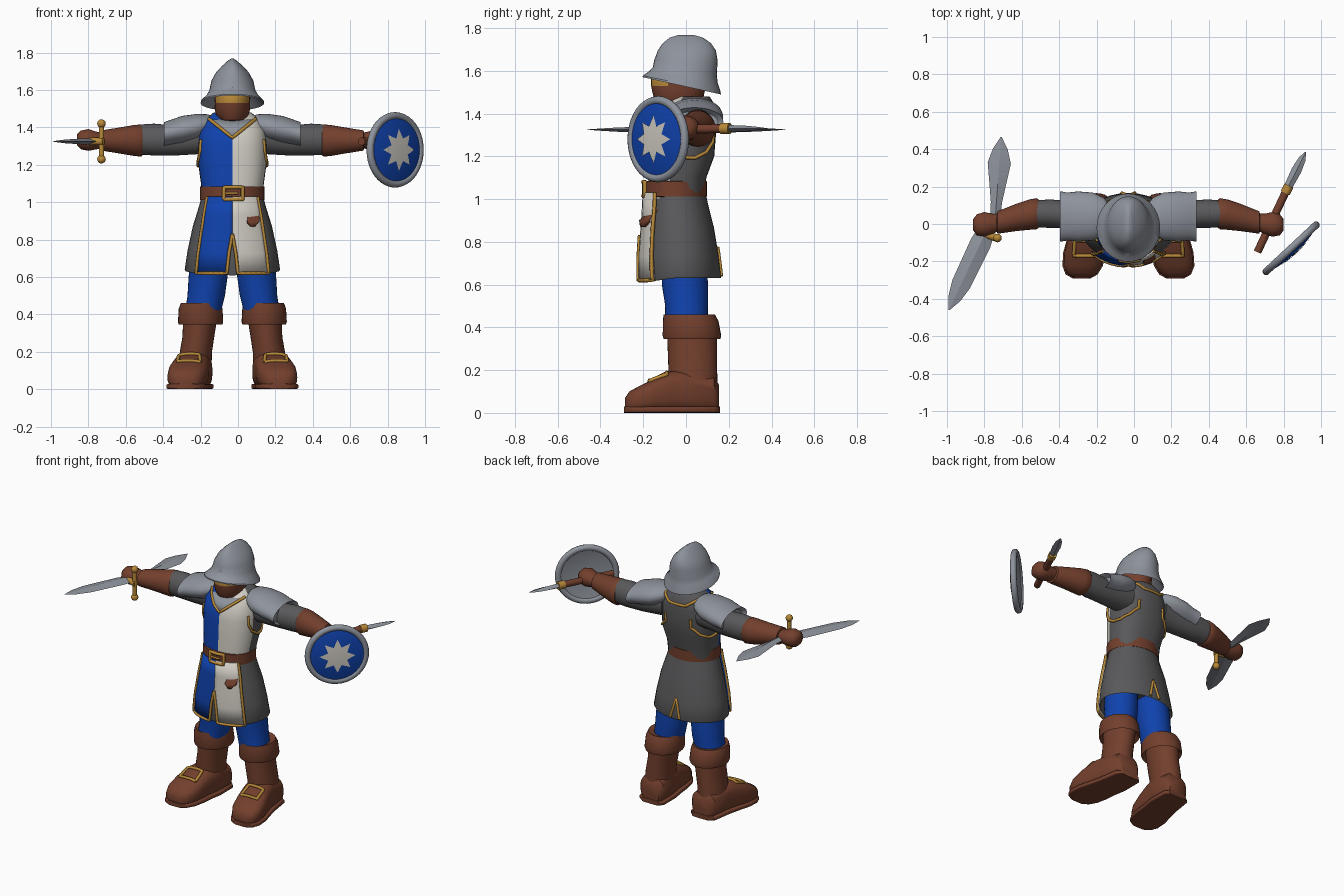
import bpy, bmesh
from math import sin, cos, pi, radians, copysign
from mathutils import Vector
from mathutils.bvhtree import BVHTree

cube = bpy.data.objects.get("Cube")
if cube:
    bpy.data.objects.remove(cube)

CX = -0.03  # body centre line


def material(name, *rgb):
    m = bpy.data.materials.new(name)
    m.use_nodes = True
    m.diffuse_color = (*rgb, 1)
    m.node_tree.nodes["Principled BSDF"].inputs["Base Color"].default_value = (*rgb, 1)
    return m


steel = material("steel", .27, .29, .33)
grey = material("dark grey cloth", .1, .1, .105)
blue = material("blue cloth", .005, .055, .42)
white = material("off white cloth", .64, .61, .55)
brown = material("brown leather", .17, .05, .026)
gold = material("gold", .48, .25, .04)


def smooth(ob, angle=45):
    bpy.ops.object.select_all(action='DESELECT')
    ob.select_set(True)
    bpy.context.view_layer.objects.active = ob
    bpy.ops.object.shade_smooth_by_angle(angle=radians(angle))


def build(name, verts, faces, *mats):
    me = bpy.data.meshes.new(name)
    me.from_pydata([tuple(v) for v in verts], [], faces)
    bm = bmesh.new()
    bm.from_mesh(me)
    bmesh.ops.recalc_face_normals(bm, faces=bm.faces)
    bm.to_mesh(me)
    bm.free()
    for m in mats:
        me.materials.append(m)
    ob = bpy.data.objects.new(name, me)
    bpy.context.collection.objects.link(ob)
    smooth(ob)
    return ob


def ring(c, a, b, axis="z", p=2, n=32):
    """Superellipse of points round c, square to the axis."""
    pts = []
    for i in range(n):
        t = 2 * pi * i / n
        u = a * copysign(abs(cos(t)) ** (2 / p), cos(t))
        w = b * copysign(abs(sin(t)) ** (2 / p), sin(t))
        off = {"z": (u, w, 0), "x": (0, u, w), "y": (u, 0, w)}[axis]
        pts.append(Vector(c) + Vector(off))
    return pts


def loft(name, rings, *mats):
    n = len(rings[0])
    faces = [(k * n + i, k * n + (i + 1) % n, (k + 1) * n + (i + 1) % n, (k + 1) * n + i)
             for k in range(len(rings) - 1) for i in range(n)]
    faces += [tuple(range(n)), tuple(range((len(rings) - 1) * n, len(rings) * n))]
    return build(name, [v for r in rings for v in r], faces, *mats)


def stack(name, rows, *mats, p=2):
    """Upright loft on the centre line; rows are z, half width, half depth, y."""
    return loft(name, [ring((CX, y, z), a, b, p=p) for z, a, b, y in rows], *mats)


def rod(name, a, b, r, mat):
    a, b = Vector(a), Vector(b)
    bpy.ops.mesh.primitive_cylinder_add(vertices=12, radius=r, depth=(b - a).length, location=(a + b) / 2)
    ob = bpy.context.object
    ob.name = name
    ob.rotation_euler = (b - a).to_track_quat('Z', 'Y').to_euler()
    ob.data.materials.append(mat)
    smooth(ob)


def draper(host, direction, lift):
    """Returns a function that lays a point onto the host's surface."""
    tree = BVHTree.FromPolygons([v.co for v in host.data.vertices],
                                [tuple(f.vertices) for f in host.data.polygons])
    d = Vector(direction)

    def lay(p):
        p = Vector(p)
        hit = tree.ray_cast(p - d * 2, d)[0] or tree.find_nearest(p)[0]
        return hit - d * lift
    return lay


def trim(name, pts, lay, r=.009, closed=False, mat=gold):
    """Cord laid along a line on a surface."""
    pts = [Vector(p) for p in pts]
    if closed:
        pts.append(pts[0])
    path = [lay(a.lerp(b, k / 6)) for a, b in zip(pts, pts[1:]) for k in range(6)] + [lay(pts[-1])]
    cu = bpy.data.curves.new(name, 'CURVE')
    cu.dimensions = '3D'
    cu.bevel_depth, cu.bevel_resolution, cu.use_fill_caps = r, 1, True
    sp = cu.splines.new('POLY')
    sp.points.add(len(path) - 1)
    for q, v in zip(sp.points, path):
        q.co = (*v, 1)
    cu.materials.append(mat)
    bpy.context.collection.objects.link(bpy.data.objects.new(name, cu))


def patch(name, rows, lay, thick, mat, n=8):
    """Cloth sheet laid on a surface; rows are z, inner x, outer x."""
    verts = [lay((CX + a + (b - a) * i / n, 0, z)) for z, a, b in rows for i in range(n + 1)]
    w = n + 1
    faces = [(k * w + i, k * w + i + 1, k * w + w + i + 1, k * w + w + i)
             for k in range(len(rows) - 1) for i in range(n)]
    ob = build(name, verts, faces, mat)
    mod = ob.modifiers.new("thickness", 'SOLIDIFY')
    mod.thickness, mod.offset = thick, 0


def blade(name, base, tip, widths, thick=.016):
    base, tip = Vector(base), Vector(tip)
    side = (tip - base).normalized().cross(Vector((0, 0, 1)))
    rings = []
    for t, w in widths:
        c, up = base.lerp(tip, t), Vector((0, 0, thick * (1.05 - t * t)))
        rings.append([c + side * w, c + up, c - side * w, c - up])
    smooth(loft(name, rings, steel), 15)


# Tunic body: two-colour front, grey back
torso = stack("tunic_body", [(1.0, .16, .13, -.045), (1.1, .168, .135, -.04), (1.2, .182, .15, -.018),
                             (1.3, .184, .152, -.012), (1.38, .178, .145, -.004), (1.44, .15, .12, .015),
                             (1.48, .1, .085, .025)], grey, blue, white, p=2.4)
for f in torso.data.polygons:
    if f.normal.y < -.25 and f.center.z < 1.47:
        f.material_index = 1 if f.center.x < CX else 2
front, back = draper(torso, (0, 1, 0), .004), draper(torso, (0, -1, 0), .004)
patch("neck_mail", [(1.345, 0, .001), (1.39, -.06, .06), (1.44, -.12, .12)], front, .004, steel)
trim("neck_trim", [(CX - .125, 0, 1.445), (CX, 0, 1.345), (CX + .125, 0, 1.445)], front)
trim("back_neck_trim", [(CX - .12, 0, 1.45), (CX - .06, 0, 1.41), (CX + .06, 0, 1.41), (CX + .12, 0, 1.45)], back)

# Skirt with lowered front hem, split panels and trims
skirt = stack("skirt", [(.78, .15, .1, -.02), (.66, .235, .165, -.015), (.63, .25, .18, -.018), (.64, .255, .184, -.018),
                        (.74, .24, .176, -.024), (.87, .212, .16, -.03), (.98, .178, .142, -.04),
                        (1.04, .162, .135, -.045)], grey)
for v in skirt.data.vertices:
    if v.co.z < .7:
        v.co.z -= .15 * max(0, -v.co.y - .06)
lay = draper(skirt, (0, 1, 0), .018)
edge = draper(skirt, (0, 1, 0), .024)
for s, side, mat in ((1, "left", white), (-1, "right", blue)):
    rows = [(.62, .03, .195), (.73, .018, .183), (.83, 0, .168), (.93, 0, .153), (1.03, 0, .135)]
    patch(side + "_front_panel", [(z, s * a, s * b) for z, a, b in rows], lay, .009, mat)
    outline = [(CX + s * a, 0, z) for z, a, b in rows[2::-1]] + [(CX + s * b, 0, z) for z, a, b in rows]
    trim(side + "_panel_trim", outline, edge)
trim("back_slit_trim", [(CX - .035, 0, .64), (CX, 0, .77), (CX + .035, 0, .64)], draper(skirt, (0, -1, 0), .002))

# Belt, buckle and hanging strap
belt = stack("belt", [(1.01, .16, .135, -.048), (1.012, .172, .146, -.048), (1.083, .172, .146, -.048),
                      (1.085, .16, .135, -.048)], brown)
on_belt = draper(belt, (0, 1, 0), .006)
trim("belt_buckle", [(CX + x, 0, z) for x, z in ((-.045, 1.015), (.055, 1.015), (.055, 1.08), (-.045, 1.08))],
     on_belt, .011, True)
trim("buckle_pin", [(CX - .04, 0, 1.048), (CX + .03, 0, 1.048)], on_belt, .007)
patch("belt_strap", [(.87, .1, .118), (.895, .08, .142), (1.05, .072, .13)], draper(skirt, (0, 1, 0), .035), .022, brown)

# Head with blond band over a bearded face
head = stack("head", [(1.42, .065, .065, .01), (1.44, .075, .1, -.035), (1.47, .088, .115, -.035), (1.5, .095, .122, -.035),
                      (1.53, .094, .128, -.035), (1.56, .096, .128, -.035), (1.59, .095, .12, -.03),
                      (1.64, .08, .1, -.02)], brown, gold)
for f in head.data.polygons:
    f.material_index = int(f.center.z > 1.53 and f.center.y < -.08)

# Brimmed helmet, crest running front to back
helmet = stack("helmet", [(1.6, .1, .12, -.01), (1.54, .155, .17, -.018), (1.53, .17, .183, -.02), (1.54, .168, .182, -.02),
                          (1.57, .14, .163, -.015), (1.6, .123, .15, -.006), (1.65, .112, .148, 0), (1.695, .087, .136, .004),
                          (1.73, .054, .112, .004), (1.755, .026, .078, .002), (1.768, .006, .035, 0)], steel)
for v in helmet.data.vertices:
    v.co.z -= .22 * (v.co.y + .02) * max(0, (1.66 - v.co.z) / .13)
smooth(helmet, 35)

# Arms, legs and their trims, on both sides
ARM = {
    "sleeve": (grey, [(.13, .035, 1.35, .09, .09), (.3, .05, 1.33, .074, .08), (.42, .055, 1.335, .076, .085),
                      (.5, .055, 1.335, .072, .08)]),
    "bracer": (brown, [(.48, .055, 1.33, .076, .08), (.49, .055, 1.33, .083, .086), (.53, .05, 1.33, .081, .082),
                       (.6, .035, 1.33, .073, .07), (.7, .008, 1.33, .06, .054), (.705, .008, 1.33, .04, .04)]),
    "fist": (brown, [(.69, .01, 1.33, .045, .04), (.73, 0, 1.33, .055, .048), (.77, -.002, 1.333, .066, .058),
                     (.81, -.004, 1.333, .056, .05), (.83, -.004, 1.333, .03, .03)]),
    "shoulder_plate": (steel, [(.1, .04, 1.425, .06, .03), (.13, .04, 1.415, .1, .055), (.19, .04, 1.4, .128, .072),
                               (.27, .04, 1.385, .134, .076), (.325, .04, 1.372, .128, .07), (.365, .04, 1.362, .135, .066),
                               (.34, .04, 1.36, .11, .05)]),
}
LEG = {
    "trouser_leg": (blue, [(.4, .16, 0, .095, .1), (.5, .14, .003, .1, .1), (.6, .13, -.005, .104, .108),
                           (.72, .125, -.01, .1, .105)]),
    "boot_shaft": (brown, [(.1, .2, .035, .088, .112), (.2, .195, .032, .086, .114), (.28, .182, .03, .085, .115),
                           (.4, .17, .028, .092, .118)]),
    "boot_cuff": (brown, [(.38, .17, .027, .085, .11), (.345, .17, .028, .116, .132), (.36, .17, .028, .121, .137),
                          (.43, .17, .022, .117, .13), (.46, .168, .015, .108, .12), (.45, .165, .01, .09, .1)]),
}
FOOT = [(.155, .19, .06, .13), (.13, .195, .088, .17), (0, .205, .098, .2), (-.07, .22, .1, .195), (-.15, .235, .107, .16),
        (-.22, .245, .102, .125), (-.265, .25, .08, .1), (-.285, .25, .045, .07)]
for s, side in ((1, "left_"), (-1, "right_")):
    for part, (mat, rows) in ARM.items():
        loft(side + part, [ring((CX + s * d, y, z), a, b, "x") for d, y, z, a, b in rows], mat)
    for part, (mat, rows) in LEG.items():
        loft(side + part, [ring((CX + s * d, y, z), a, b) for z, d, y, a, b in rows], mat)
    foot = loft(side + "boot_foot", [ring((CX + s * d, y, h / 2), w, h / 2, "y", 2.8) for y, d, w, h in FOOT], brown)
    loft(side + "boot_sole", [ring((CX + s * d, y * 1.02, .015), w * 1.06, .015, "y", 6) for y, d, w, h in FOOT], brown)
    corners = [(CX + s * (.232 + x), y, .2) for x, y in ((-.06, -.17), (.06, -.17), (.055, -.09), (-.055, -.09))]
    trim(side + "boot_buckle", corners, draper(foot, (0, 0, -1), .003), .01, True)
    arc = [(0, .02 + .11 * cos(t), 1.3 + .11 * sin(t)) for t in [pi * (.9 + k / 6) for k in range(8)]]
    trim(side + "armhole_trim", arc, draper(torso, (-s, 0, 0), .003))

# Sword in the right hand: blades before and behind the fist
Z = 1.325
blade("sword_blade", (-.8, -.06, Z), (-.99, -.46, Z), [(0, .05), (.1, .056), (.65, .052), (.85, .034), (1, .003)])
blade("rear_blade", (-.742, .03, Z), (-.71, .465, Z), [(0, .028), (.2, .03), (.68, .062), (.85, .04), (1, .003)])
rod("sword_guard", (-.73, -.075, 1.23), (-.73, -.075, 1.42), .014, gold)
rod("sword_collar", (-.84, -.04, Z), (-.72, -.08, Z), .02, gold)
for z in (1.23, 1.42):
    bpy.ops.mesh.primitive_uv_sphere_add(segments=12, ring_count=8, radius=.023, location=(-.73, -.075, z))
    bpy.context.object.name = "guard_knob"
    bpy.context.object.data.materials.append(gold)
    smooth(bpy.context.object)

# Dagger in the left hand
rod("dagger_grip", (.66, -.15, 1.325), (.815, .18, 1.33), .021, brown)
rod("dagger_guard", (.808, .165, 1.33), (.828, .205, 1.33), .026, gold)
blade("dagger_blade", (.82, .19, 1.33), (.918, .385, 1.33), [(0, .022), (.5, .027), (.8, .02), (1, .003)])

# Round shield: dished steel back, domed blue face, star and rim
SPOT, TURN = (.84, -.13, 1.28), radians(43)
shield = [loft("shield_back", [ring((0, y, 0), r, r, "y") for y, r in ((-.006, .05), (0, .13), (.012, .18), (-.012, .185))],
               steel)]


def dome(r):
    return -.012 - .022 * (1 - (r / .17) ** 2)


shield.append(loft("shield_face", [ring((0, dome(r), 0), r, r, "y") for r in (.172, .15, .12, .08, .04, .005)], blue))
star = [(0, dome(0) - .005, 0)]
for i in range(16):
    r = .065 if i % 2 else .113
    star.append((r * sin(i * pi / 8), dome(r) - .005, r * cos(i * pi / 8)))
shield.append(build("shield_star", star, [(0, i + 1, (i + 1) % 16 + 1) for i in range(16)], white))
bpy.ops.mesh.primitive_torus_add(major_segments=40, minor_segments=10, major_radius=.182, minor_radius=.02)
rim = bpy.context.object
rim.name = "shield_rim"
rim.data.materials.append(steel)
smooth(rim)
for ob in shield + [rim]:
    ob.location = SPOT
    ob.rotation_euler = (pi / 2 if ob is rim else 0, 0, TURN)
